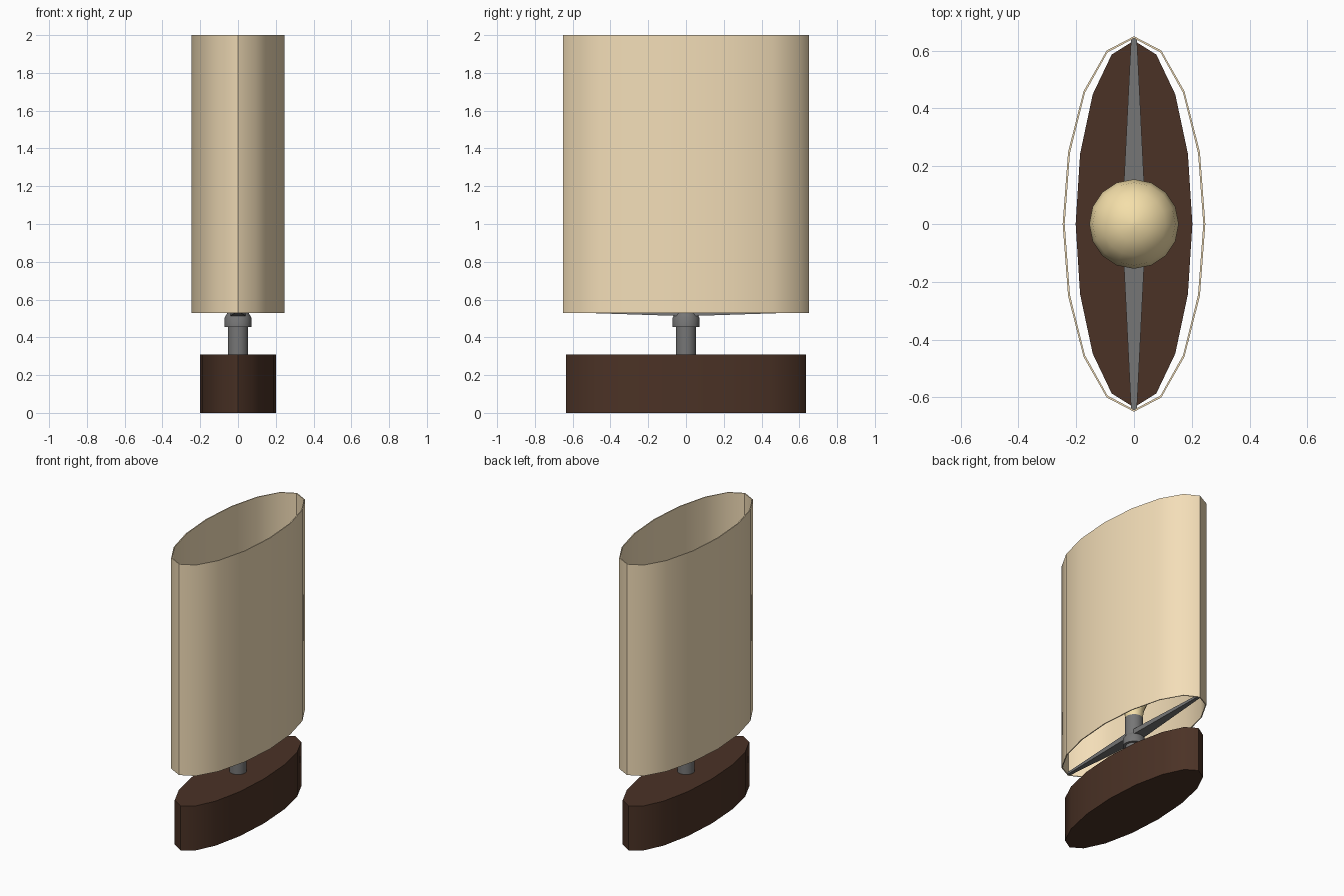
import bpy, bmesh, math

if "Cube" in bpy.data.objects:
    bpy.data.objects.remove(bpy.data.objects["Cube"])


def material(name, rgb):
    m = bpy.data.materials.new(name)
    m.diffuse_color = (*rgb, 1)
    m.use_nodes = True
    m.node_tree.nodes["Principled BSDF"].inputs["Base Color"].default_value = m.diffuse_color
    return m


fabric = material("fabric", (0.90, 0.73, 0.48))
wood = material("wood", (0.070, 0.032, 0.019))
metal = material("metal", (0.18, 0.18, 0.18))
glass = material("glass", (0.91, 0.74, 0.40))


def finish(name, bm, mat, smooth=True):
    bmesh.ops.recalc_face_normals(bm, faces=bm.faces)
    mesh = bpy.data.meshes.new(name)
    bm.to_mesh(mesh)
    bm.free()
    mesh.materials.append(mat)
    ob = bpy.data.objects.new(name, mesh)
    bpy.context.collection.objects.link(ob)
    if smooth:
        bpy.ops.object.select_all(action='DESELECT')
        ob.select_set(True)
        bpy.context.view_layer.objects.active = ob
        bpy.ops.object.shade_smooth_by_angle(angle=math.radians(50))
    return ob


def loft(name, rings, mat, sides=16, closed=False):
    """Skin elliptical rings (rx, ry, z); cap the ends or close into a shell."""
    bm = bmesh.new()
    loops = []
    for rx, ry, z in rings:
        loops.append([bm.verts.new((rx * math.cos(2 * math.pi * i / sides),
                                    ry * math.sin(2 * math.pi * i / sides), z))
                      for i in range(sides)])
    pairs = list(zip(loops, loops[1:]))
    if closed:
        pairs.append((loops[-1], loops[0]))
    else:
        bm.faces.new(loops[0])
        bm.faces.new(loops[-1])
    for a, b in pairs:
        for i in range(sides):
            j = (i + 1) % sides
            bm.faces.new((a[i], a[j], b[j], b[i]))
    return finish(name, bm, mat)


def lathe(name, profile, mat):
    return loft(name, [(r, r, z) for r, z in profile], mat)


# Oval wooden base
loft("base", [(0.202, 0.635, 0), (0.202, 0.635, 0.31)], wood)

# Thin open oval shade
loft("shade", [(0.247, 0.65, 0.53), (0.247, 0.65, 2.0),
               (0.240, 0.643, 2.0), (0.240, 0.643, 0.53)], fabric, closed=True)

# Stem with collar and bulb socket
lathe("stem", [(0.054, 0.305), (0.054, 0.46)], metal)
lathe("collar", [(0.071, 0.455), (0.071, 0.505), (0.058, 0.525)], metal)
lathe("socket", [(0.057, 0.52), (0.057, 0.66)], metal)

# Bulb: flared neck running into a sphere
R, ZC = 0.155, 0.95
bulb = [(0.055, 0.655), (0.062, 0.71), (0.085, 0.77), (0.115, 0.83)]
bulb += [(R * math.cos(math.radians(a)), ZC + R * math.sin(math.radians(a)))
         for a in (-22.5, 0, 22.5, 45, 67.5, 86)]
lathe("bulb", bulb, glass)

# Two tapering arms carrying the shade
for name, s in (("rear_arm", 1), ("front_arm", -1)):
    bm = bmesh.new()
    ends = []
    for y, w, z0, z1 in ((0.0, 0.042, 0.512, 0.550), (0.644, 0.010, 0.533, 0.548)):
        ends.append([bm.verts.new((x, s * y, z))
                     for x, z in ((-w, z0), (w, z0), (w, z1), (-w, z1))])
    bm.faces.new(ends[0])
    bm.faces.new(ends[1])
    for i in range(4):
        j = (i + 1) % 4
        bm.faces.new((ends[0][i], ends[0][j], ends[1][j], ends[1][i]))
    finish(name, bm, metal, smooth=False)
